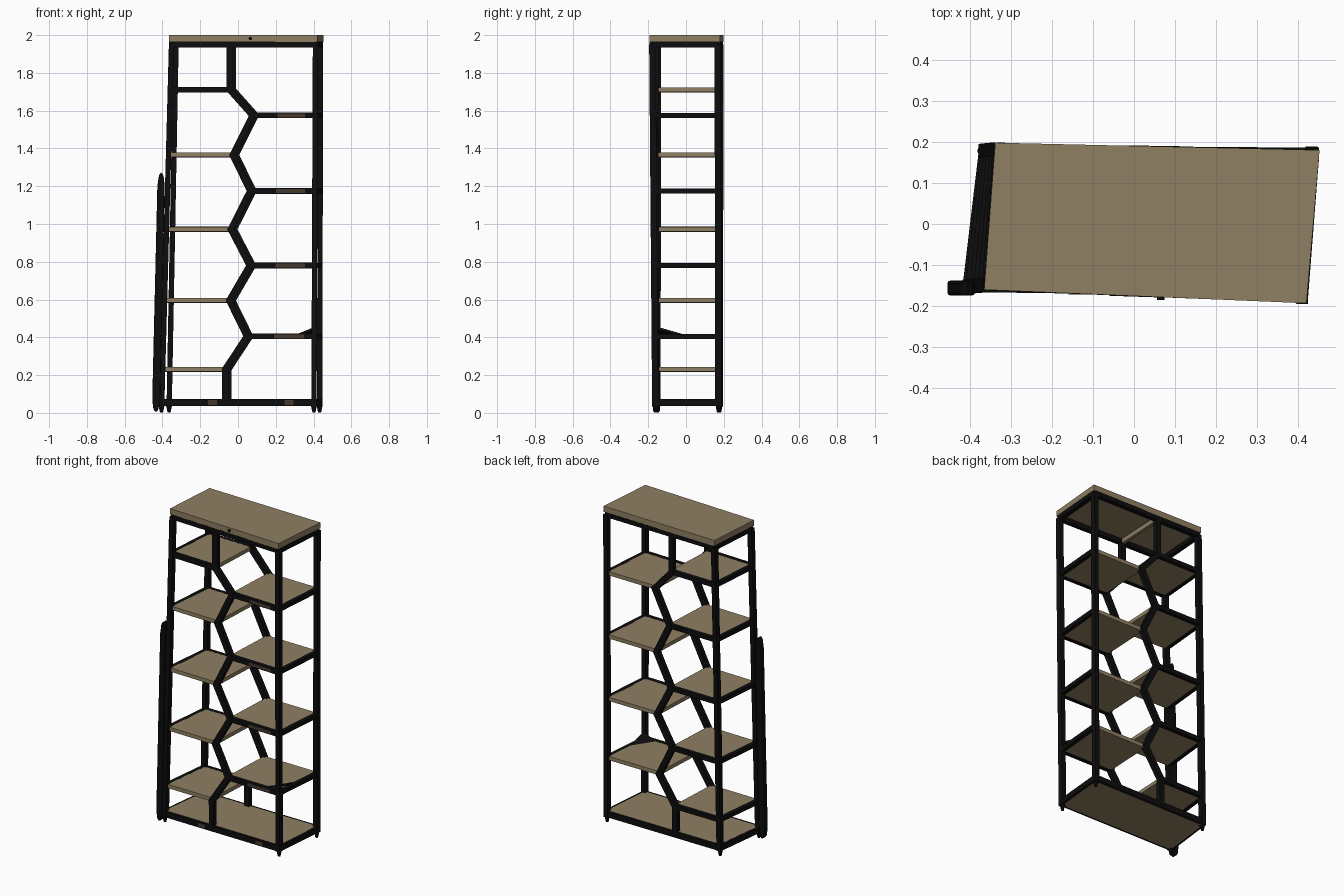
import bpy, bmesh, math
from mathutils import Vector

if "Cube" in bpy.data.objects:
    bpy.data.objects.remove(bpy.data.objects["Cube"])


def mat(name, c):
    m = bpy.data.materials.new(name)
    m.diffuse_color = (*c, 1)
    m.use_nodes = True
    m.node_tree.nodes["Principled BSDF"].inputs["Base Color"].default_value = m.diffuse_color
    return m


TAN = mat("tan wood", (0.28, 0.215, 0.125))
BLACK = mat("black metal", (0.004, 0.004, 0.004))
BROWN = mat("worn brown", (0.06, 0.04, 0.028))


def make(name, verts, faces, m):
    me = bpy.data.meshes.new(name)
    me.from_pydata([tuple(v) for v in verts], [], faces)
    bm = bmesh.new()
    bm.from_mesh(me)
    bmesh.ops.recalc_face_normals(bm, faces=bm.faces)
    bm.to_mesh(me)
    bm.free()
    ob = bpy.data.objects.new(name, me)
    bpy.context.collection.objects.link(ob)
    me.materials.append(m)
    return ob


def loft(name, a, b, m):
    n = len(a)
    sides = [(i, (i + 1) % n, n + (i + 1) % n, n + i) for i in range(n)]
    return make(name, list(a) + list(b),
                sides + [tuple(range(n)), tuple(range(n, 2 * n))], m)


def slab(name, quad, z0, z1, m):
    return loft(name, [(p[0], p[1], z0) for p in quad],
                [(p[0], p[1], z1) for p in quad], m)


def beam(name, a, b, w, h, m=BLACK):
    # straight bar; w across, h in height
    a, b = Vector(a), Vector(b)
    d = (b - a).normalized()
    ref = Vector((0, 0, 1)) if abs(d.z) < 0.8 else Vector((0, 1, 0))
    u = d.cross(ref).normalized()
    v = u.cross(d)
    ring = [u * sx * w / 2 + v * sy * h / 2
            for sx, sy in ((-1, -1), (1, -1), (1, 1), (-1, 1))]
    return loft(name, [a + r for r in ring], [b + r for r in ring], m)


# Corner posts: (bottom, top) at each corner
POSTS = {
    "front_left": ((-0.405, -0.152), (-0.352, -0.148)),
    "front_right": ((0.402, -0.162), (0.41, -0.178)),
    "back_left": ((-0.365, 0.178), (-0.328, 0.182)),
    "back_right": ((0.432, 0.172), (0.437, 0.168)),
}


def corner(k, z):
    lo, hi = POSTS[k]
    t = z / 1.95
    return Vector((lo[0] + (hi[0] - lo[0]) * t, lo[1] + (hi[1] - lo[1]) * t, z))


def on_side(side, x, z):
    # point on the front or back plane at a given x
    a, b = corner(side + "_left", z), corner(side + "_right", z)
    return a.lerp(b, (x - a.x) / (b.x - a.x))


SHIFT = {"front": -0.008, "back": 0.008}

for k in POSTS:
    beam(k + "_post", corner(k, 0.035), corner(k, 1.95), 0.028, 0.034)
    # tapered foot
    p = corner(k, 0)
    r = [(math.cos(i * math.pi / 4), math.sin(i * math.pi / 4)) for i in range(8)]
    loft(k + "_foot", [(p.x + c * 0.008, p.y + s * 0.008, 0.002) for c, s in r],
         [(p.x + c * 0.017, p.y + s * 0.017, 0.045) for c, s in r], BLACK)

# Zigzag dividers in the front and back planes
ZIG = [(-0.035, 1.945), (-0.035, 1.71), (0.085, 1.575), (-0.02, 1.365),
       (0.073, 1.175), (-0.03, 0.972), (0.07, 0.78), (-0.038, 0.595),
       (0.055, 0.405), (-0.06, 0.23), (-0.06, 0.05)]
for side in SHIFT:
    pts = [Vector((x + SHIFT[side], z)) for x, z in ZIG]
    verts, faces, hw = [], [], 0.017
    for i, p in enumerate(pts):
        d0 = (p - pts[i - 1]).normalized() if i else (pts[1] - p).normalized()
        d1 = (pts[i + 1] - p).normalized() if i < len(pts) - 1 else d0
        n0, n1 = Vector((-d0.y, d0.x)), Vector((-d1.y, d1.x))
        n = (n0 + n1).normalized()
        n *= hw / n.dot(n0)
        y = on_side(side, p.x, p.y).y
        for s, dy in ((-1, -0.015), (1, -0.015), (1, 0.015), (-1, 0.015)):
            verts.append((p.x + s * n.x, y + dy, p.y + s * n.y))
        if i:
            b = 4 * (i - 1)
            faces += [(b + j, b + (j + 1) % 4, b + 4 + (j + 1) % 4, b + 4 + j)
                      for j in range(4)]
    e = len(verts)
    faces += [(0, 1, 2, 3), (e - 4, e - 3, e - 2, e - 1)]
    make(side + "_zigzag_divider", verts, faces, BLACK)

# Top and bottom perimeter rails
ORDER = ["front_left", "front_right", "back_right", "back_left"]
for z, level, h in ((1.95, "top", 0.03), (0.055, "base", 0.036)):
    for i, k in enumerate(ORDER):
        beam(f"{level}_rail_{i}", corner(k, z), corner(ORDER[(i + 1) % 4], z), 0.028, h)

# Top board, its cross batten and the base board
slab("top_board", [(-0.365, -0.16), (0.42, -0.193), (0.452, 0.18), (-0.338, 0.198)],
     1.963, 2.0, TAN)
beam("top_batten", on_side("front", -0.043, 1.95), on_side("back", -0.027, 1.95),
     0.02, 0.03, TAN)
slab("base_board", [corner(k, 0.05) for k in ORDER], 0.036, 0.074, TAN)

# Shelves: left bays at left nodes, right bays at right nodes
for i, (x, z) in enumerate(ZIG[1:-1]):
    left = i % 2 == 0
    bay = "left" if left else "right"
    f = on_side("front", x + SHIFT["front"], z)
    b = on_side("back", x + SHIFT["back"], z)
    cf, cb = corner("front_" + bay, z), corner("back_" + bay, z)
    slab(f"{bay}_shelf_{i}", [cf, f, b, cb], z - 0.011, z + 0.013, TAN)
    beam(f"{bay}_shelf_end_rail_{i}", cf, cb, 0.024, 0.027)
    if left:
        beam(f"left_shelf_back_rail_{i}", b, cb, 0.024, 0.027)
    if not left or i == 0:
        beam(f"{bay}_shelf_front_rail_{i}", f, cf, 0.024, 0.03)
    if not left:
        # worn patch on the front rail
        p, q = f.lerp(cf, 0.4), f.lerp(cf, 0.85)
        off = Vector((0, -0.0125, 0))
        beam(f"worn_patch_{i}", p + off, q + off, 0.004, 0.02, BROWN)
for i, x in enumerate((-0.135, 0.27)):
    p, q = (on_side("front", x + s, 0.055) + Vector((0, -0.0145, 0)) for s in (-0.025, 0.025))
    beam(f"base_worn_patch_{i}", p, q, 0.004, 0.024, BROWN)

# Corner gusset on the lowest right shelf
loft("corner_gusset", [(0.405, -0.15, 0.455), (0.315, -0.155, 0.418), (0.405, -0.02, 0.418)],
     [(0.405, -0.15, 0.44), (0.315, -0.155, 0.405), (0.405, -0.02, 0.405)], BLACK)

# Leaning side strip by the front left post
prof = [(-0.437, 0.004), (-0.425, 0.01), (-0.412, 0.06), (-0.388, 1.2), (-0.394, 1.255),
        (-0.406, 1.275), (-0.418, 1.26), (-0.427, 1.2), (-0.454, 0.07), (-0.448, 0.02)]
strip = loft("leaning_side_strip", [(x, -0.174, z) for x, z in prof],
             [(x, -0.138, z) for x, z in prof], BLACK)
bev = strip.modifiers.new("soft_edges", "BEVEL")
bev.width = 0.006
bev.segments = 2

# Small knob on the front edge of the top board
bpy.ops.mesh.primitive_cylinder_add(vertices=12, radius=0.009, depth=0.012,
                                    location=(0.065, -0.179, 1.982),
                                    rotation=(math.pi / 2, 0, 0))
knob = bpy.context.object
knob.name = "top_edge_knob"
knob.data.materials.append(BLACK)
